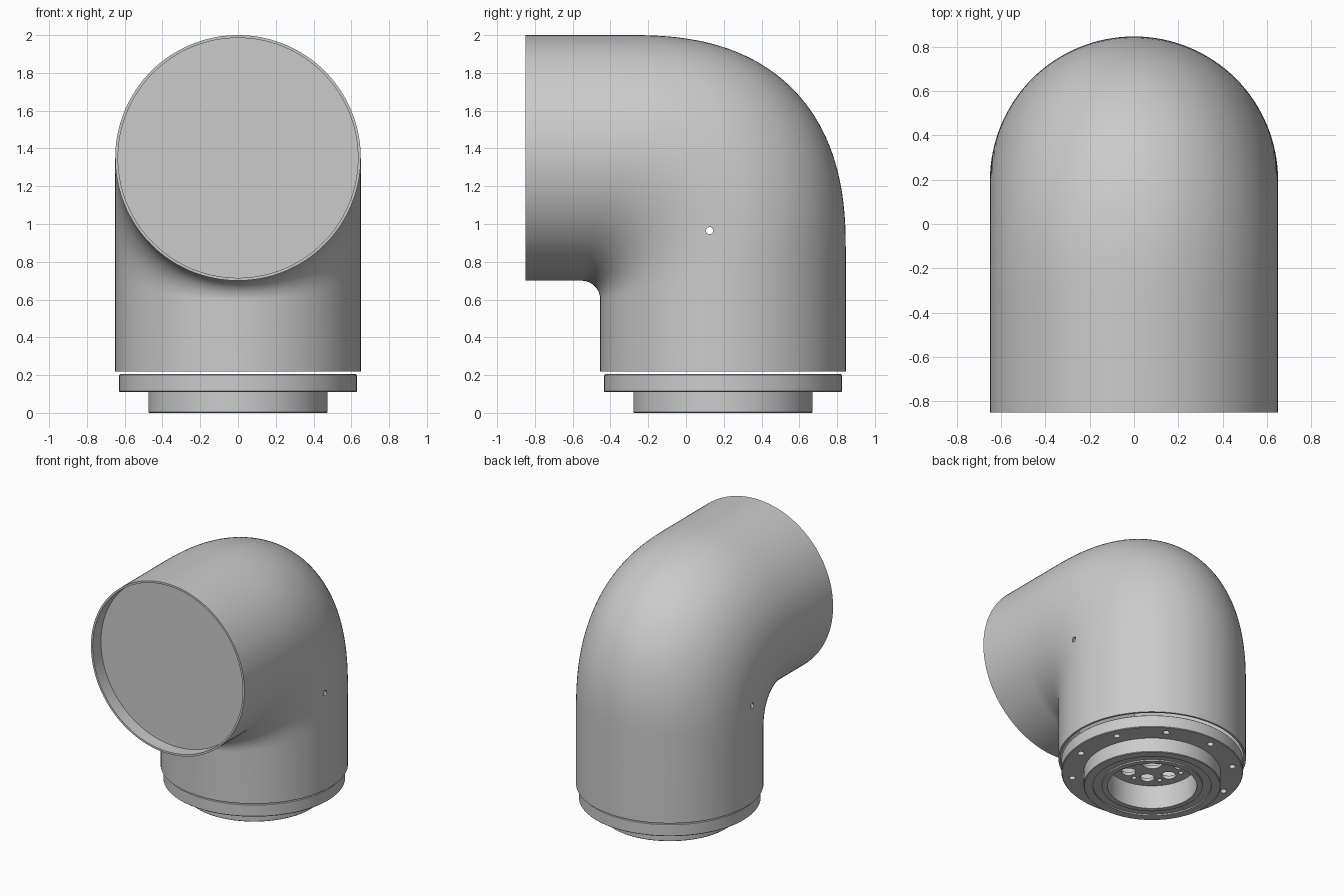
import bpy, bmesh, math
from mathutils import Matrix, Vector

if "Cube" in bpy.data.objects:
    bpy.data.objects.remove(bpy.data.objects["Cube"])

N = 128          # sides of round parts
CY = 0.196       # y of the vertical axis
R = 0.65         # pipe radius


def finish(name, bm):
    bmesh.ops.recalc_face_normals(bm, faces=bm.faces)
    me = bpy.data.meshes.new(name)
    bm.to_mesh(me)
    bm.free()
    ob = bpy.data.objects.new(name, me)
    bpy.context.collection.objects.link(ob)
    return ob


def select(ob):
    bpy.ops.object.select_all(action='DESELECT')
    ob.select_set(True)
    bpy.context.view_layer.objects.active = ob


def smooth(ob):
    select(ob)
    bpy.ops.object.shade_smooth_by_angle(angle=math.radians(30))


def bridge(bm, a, b):
    for i in range(len(a)):
        j = (i + 1) % len(a)
        bm.faces.new((a[i], a[j], b[j], b[i]))


def add_cyl(bm, loc, r, depth, axis='Z', seg=20):
    rot = {'Z': Matrix(), 'X': Matrix.Rotation(math.pi / 2, 4, 'Y'),
           'Y': Matrix.Rotation(math.pi / 2, 4, 'X')}[axis]
    bmesh.ops.create_cone(bm, cap_ends=True, segments=seg, radius1=r, radius2=r,
                          depth=depth, matrix=Matrix.Translation(loc) @ rot)


def cut(ob, cutter_bm):
    cutter = finish("hole_cutter", cutter_bm)
    cutter.hide_render = True
    mod = ob.modifiers.new("holes", 'BOOLEAN')
    mod.operation, mod.solver, mod.object = 'DIFFERENCE', 'EXACT', cutter
    select(ob)
    bpy.ops.object.modifier_apply(modifier=mod.name)
    bpy.data.objects.remove(cutter)


def elbow_sections(w):
    """Pairs of (inside, outside) points of the bend in the yz plane, inset by w."""
    pairs = [((CY - R + w, 0.22), (CY + R - w, 0.22))]
    steps, n = 40, 2.45
    fr = 0.1 + w
    for k in range(steps + 1):
        t = math.pi / 2 * k / steps
        c, s = max(math.cos(t), 0), math.sin(t)
        inside = (-0.554 + fr * c - 0.0, 0.6 + fr * s)
        outside = (-0.3 + (1.146 - w) * c ** (2 / n), 0.85 + (1.15 - w) * s ** (2 / n))
        pairs.append((inside, outside))
    pairs.append(((-0.85, 0.7 + w), (-0.85, 2.0 - w)))
    return pairs


def elbow_skin(bm, w):
    rings = []
    for a, b in elbow_sections(w):
        a, b = Vector((0, *a)), Vector((0, *b))
        mid, half = (a + b) / 2, (b - a) / 2
        rings.append([bm.verts.new(mid + half * math.cos(2 * math.pi * i / N)
                      + Vector(((R - w) * math.sin(2 * math.pi * i / N), 0, 0)))
                      for i in range(N)])
    for p, q in zip(rings, rings[1:]):
        bridge(bm, p, q)
    return rings


# Thin walled elbow housing with a small side hole left and right
bm = bmesh.new()
outer, inner = elbow_skin(bm, 0), elbow_skin(bm, 0.015)
bridge(bm, outer[0], inner[0])
bridge(bm, outer[-1], inner[-1])
housing = finish("elbow_housing", bm)
bm = bmesh.new()
for side in (-1, 1):
    add_cyl(bm, (side * 0.65, 0.125, 0.965), 0.019, 0.2, 'X')
cut(housing, bm)
smooth(housing)

# Recessed front cover
bm = bmesh.new()
add_cyl(bm, (0, -0.74, 1.35), 0.636, 0.02, 'Y', N)
smooth(finish("front_cover", bm))

# Lathed mounting flange with boss and bore
profile = [(0.07, 0.205), (0.625, 0.205), (0.63, 0.2), (0.63, 0.115), (0.625, 0.11),
           (0.475, 0.11), (0.475, 0.004), (0.471, 0), (0.41, 0), (0.41, 0.01),
           (0.35, 0.01), (0.35, 0), (0.31, 0), (0.31, 0.18), (0.07, 0.18)]
bm = bmesh.new()
rings = [[bm.verts.new((r * math.cos(2 * math.pi * i / N),
                        CY + r * math.sin(2 * math.pi * i / N), z))
          for i in range(N)] for r, z in profile]
for p, q in zip(rings, rings[1:] + rings[:1]):
    bridge(bm, p, q)
flange = finish("mounting_flange", bm)


# Bolt holes in the flange, cable and pin holes in the bore floor
bm = bmesh.new()
for count, radius, hole, phase in ((10, 0.56, 0.023, 24), (8, 0.2, 0.05, 15),
                                   (8, 0.235, 0.017, 37.5)):
    for i in range(count):
        a = math.radians(phase + 360 * i / count)
        add_cyl(bm, (radius * math.cos(a), CY + radius * math.sin(a), 0.18), hole, 0.2)
cut(flange, bm)
smooth(flange)
